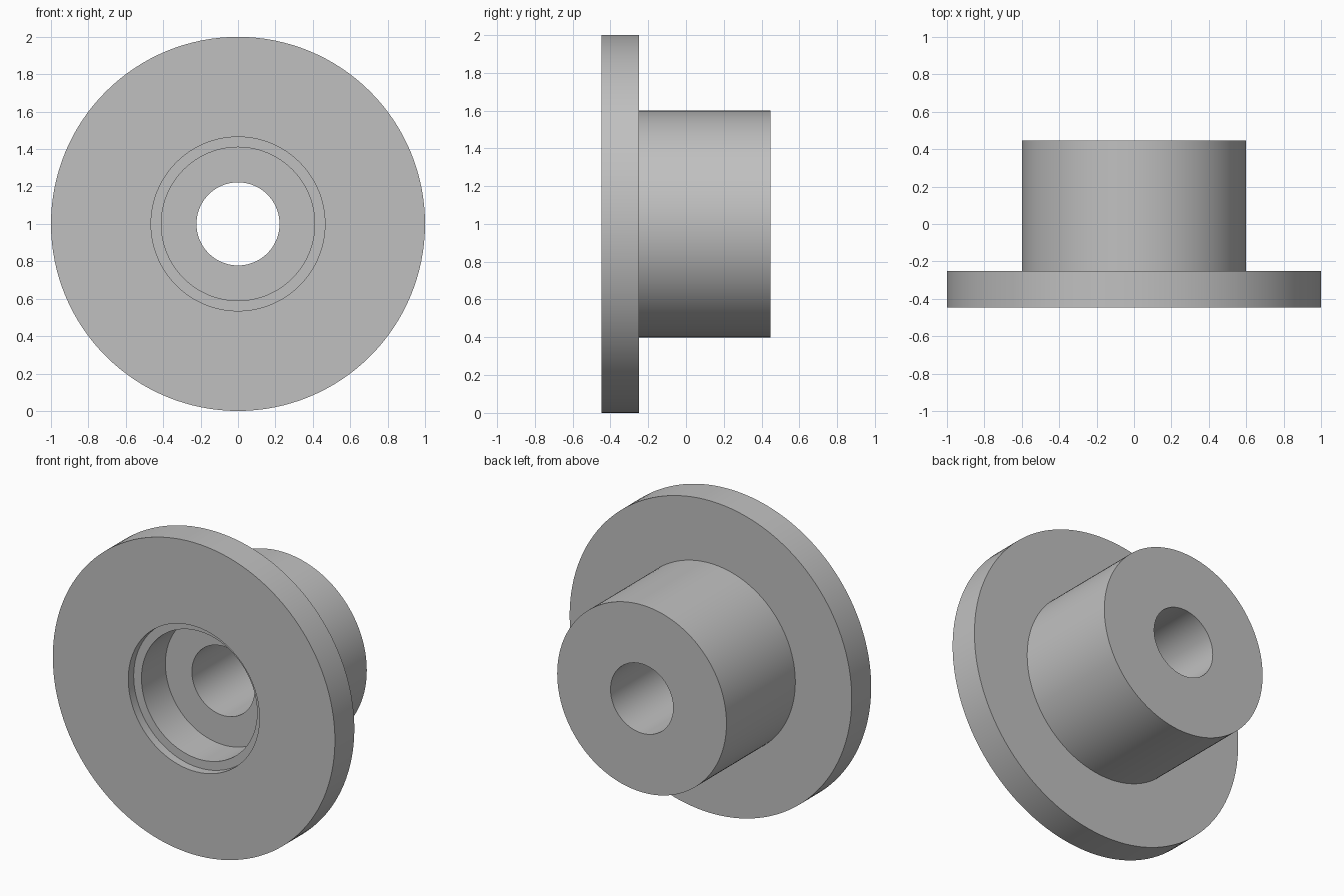
import bpy
import bmesh
from math import tau
from mathutils import Matrix, Vector

cube = bpy.data.objects.get("Cube")
if cube:
    bpy.data.objects.remove(cube, do_unlink=True)

# Plain grey
grey = bpy.data.materials.new("grey")
grey.use_nodes = True
color = (0.53, 0.53, 0.53, 1)
grey.diffuse_color = color
grey.node_tree.nodes["Principled BSDF"].inputs["Base Color"].default_value = color

FRONT, BACK = -0.447, 0.447
SEGMENTS = 128

# Closed section (radius, y): flange, hub, bore and stepped recess
section = [
    (1.0, FRONT), (1.0, -0.25),
    (0.6, -0.25), (0.6, BACK),
    (0.222, BACK), (0.222, FRONT + 0.297),
    (0.41, FRONT + 0.297), (0.41, FRONT + 0.055),
    (0.465, FRONT + 0.055), (0.465, FRONT),
]

# Revolve the section around the y axis
bm = bmesh.new()
verts = [bm.verts.new((r, y, 0)) for r, y in section]
edges = [bm.edges.new((a, b)) for a, b in zip(verts, verts[1:] + verts[:1])]
bmesh.ops.spin(bm, geom=verts + edges, cent=(0, 0, 0), axis=(0, 1, 0),
               angle=tau, steps=SEGMENTS, use_merge=True)
bmesh.ops.remove_doubles(bm, verts=bm.verts, dist=0.0001)
bmesh.ops.recalc_face_normals(bm, faces=bm.faces)
bmesh.ops.transform(bm, matrix=Matrix.Translation(Vector((0, 0, 1))), verts=bm.verts)
mesh = bpy.data.meshes.new("flanged_bushing")
bm.to_mesh(mesh)
bm.free()
mesh.materials.append(grey)

bushing = bpy.data.objects.new("flanged_bushing", mesh)
bpy.context.collection.objects.link(bushing)
bpy.ops.object.select_all(action="DESELECT")
bushing.select_set(True)
bpy.context.view_layer.objects.active = bushing
bpy.ops.object.shade_smooth_by_angle()
